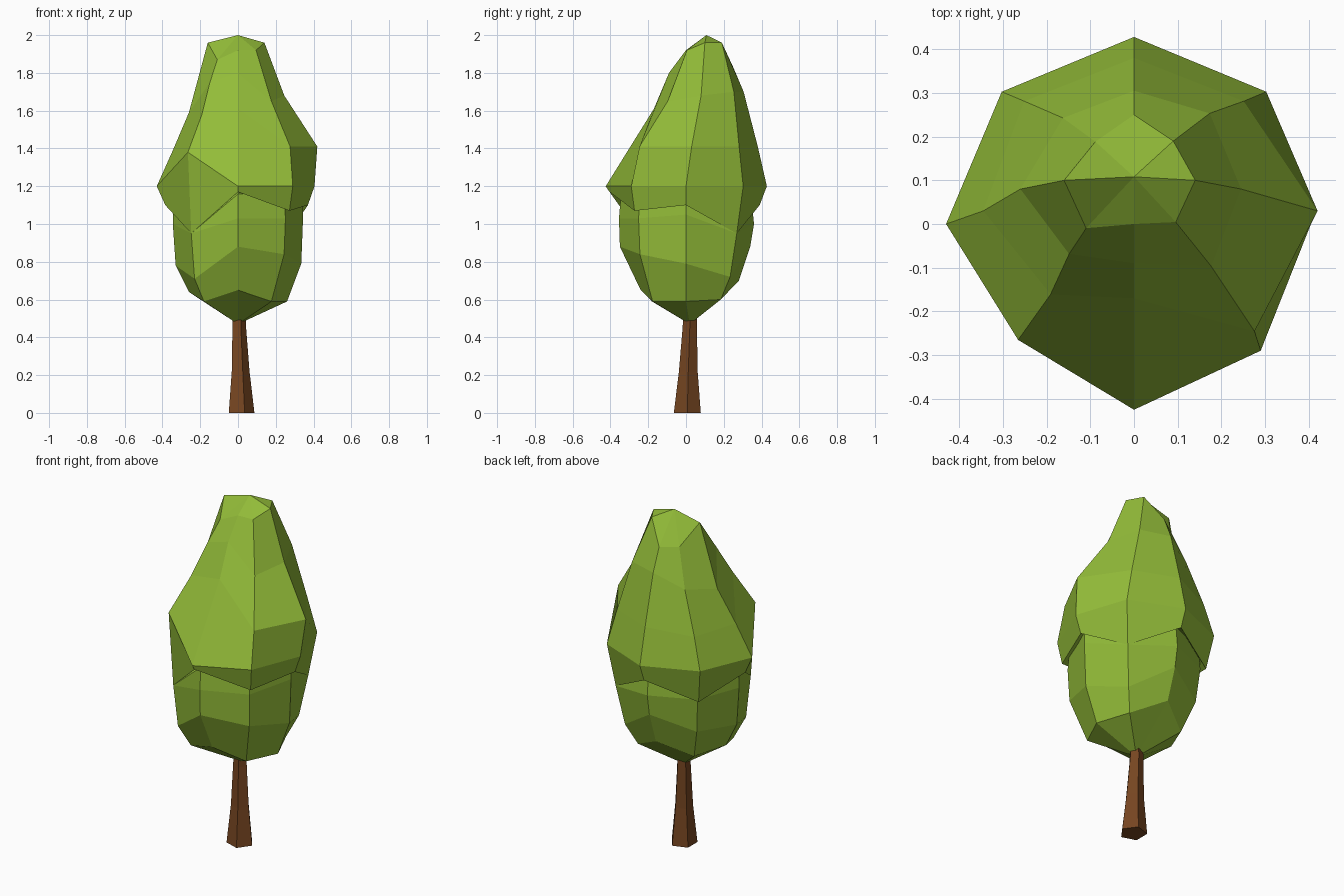
import bpy, bmesh
from math import cos, sin, tau


def material(name, rgb):
    m = bpy.data.materials.new(name)
    m.diffuse_color = (*rgb, 1)
    return m


def loft(name, rings, mat, top=None, bottom=None):
    """Skin rings of points from top to bottom; close ends by a tip or a cap."""
    bm = bmesh.new()
    loops = [[bm.verts.new(p) for p in ring] for ring in rings]
    n = len(loops[0])
    for a, b in zip(loops, loops[1:]):
        for i in range(n):
            j = (i + 1) % n
            bm.faces.new((a[i], b[i], b[j], a[j]))
    for loop, tip in ((loops[0], top), (loops[-1], bottom)):
        if tip:
            v = bm.verts.new(tip)
            for i in range(n):
                bm.faces.new((loop[i], loop[(i + 1) % n], v))
        else:
            bm.faces.new(loop)
    bmesh.ops.recalc_face_normals(bm, faces=bm.faces)
    me = bpy.data.meshes.new(name)
    bm.to_mesh(me)
    bm.free()
    me.materials.append(mat)
    ob = bpy.data.objects.new(name, me)
    bpy.context.collection.objects.link(ob)
    return ob


def ring(cx, cy, radii, heights):
    n = len(radii)
    return [(cx + r * cos(tau * i / n), cy + r * sin(tau * i / n), z)
            for i, (r, z) in enumerate(zip(radii, heights))]


leaf = material("leaf", (0.29, 0.50, 0.04))
bark = material("bark", (0.18, 0.06, 0.015))

# Trunk: tapered pentagon leaning slightly
loft("trunk", [ring(cx, cy, [r] * 5, [z] * 5) for cx, cy, r, z in (
    (0.004, 0.022, 0.036, 0.56), (0.003, 0.02, 0.04, 0.45),
    (0.009, 0.012, 0.052, 0.22), (0.012, 0.007, 0.075, 0))], bark)

# Upper crown: eight-sided cone with a jagged overhanging hem
loft("upper_crown", [
    ring(0, 0.10, (.14, .127, .15, .125, .16, .155, .10, .135),
         (1.96, 1.96, 1.83, 1.83, 1.96, 1.87, 1.92, 1.92)),
    ring(0, 0.08, (.245, .245, .225, .23, .26, .21, .17, .25),
         (1.68, 1.70, 1.70, 1.62, 1.59, 1.75, 1.80, 1.65)),
    ring(0, 0.03, (.42, .355, .35, .355, .345, .27, .20, .39),
         (1.41, 1.41, 1.41, 1.38, 1.39, 1.58, 1.61, 1.41)),
    ring(0, 0, (.405, .428, .428, .428, .43, .375, .425, .41),
         (1.20, 1.20, 1.20, 1.20, 1.20, 1.38, 1.20, 1.20)),
    ring(0, 0, (.37, .38, .39, .385, .385, .35, .405, .385),
         (1.10, 0.95, 1.10, 1.00, 1.10, 0.95, 1.17, 1.07)),
    ring(0, 0, [.3] * 8, [1.15] * 8),
], leaf, top=(0, 0.108, 2.0))

# Lower crown: rounded bowl tucked under the hem
loft("lower_crown", [
    ring(0, 0, [.34] * 8, [1.2] * 8),
    ring(0, 0, (.345, .38, .36, .355, .345, .35, .355, .355),
         (1.05, 0.95, 1.00, 1.00, 1.00, 0.95, 1.03, 1.03)),
    ring(0, 0, (.335, .33, .34, .33, .33, .325, .35, .345),
         (0.79, 0.72, 0.88, 0.80, 0.78, 0.71, 0.88, 0.84)),
    ring(0, 0, (.26, .26, .28, .25, .26, .255, .24, .25),
         (0.59, 0.60, 0.70, 0.62, 0.64, 0.59, 0.65, 0.59)),
], leaf, bottom=(0, 0.02, 0.47))
